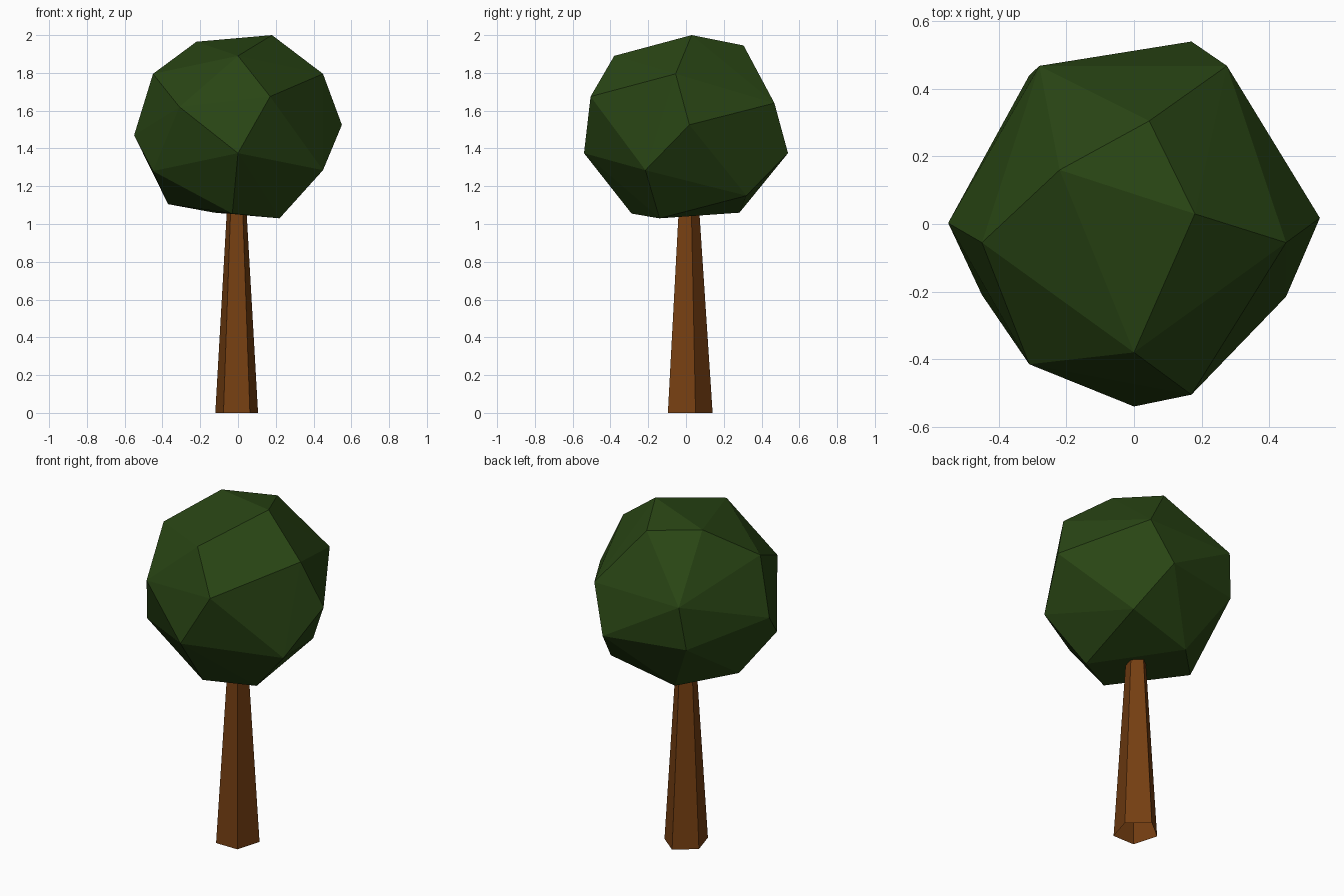
import bpy, bmesh
from math import sin, cos, tau

if "Cube" in bpy.data.objects:
    bpy.data.objects.remove(bpy.data.objects["Cube"])


def add_object(name, bm, color):
    bmesh.ops.recalc_face_normals(bm, faces=bm.faces)
    mesh = bpy.data.meshes.new(name)
    bm.to_mesh(mesh)
    bm.free()
    mat = bpy.data.materials.new(name + "_colour")
    mat.diffuse_color = (*color, 1)
    mat.use_nodes = True
    mat.node_tree.nodes["Principled BSDF"].inputs["Base Color"].default_value = mat.diffuse_color
    mesh.materials.append(mat)
    obj = bpy.data.objects.new(name, mesh)
    bpy.context.collection.objects.link(obj)
    return obj


# Trunk: tapered five-sided tube, open at the ends, running up into the crown
bm = bmesh.new()
SIDES = 5
rings = []
for z, r in ((0, 0.119), (1.2, 0.047)):
    rings.append([bm.verts.new((-0.007 + r * sin(tau * i / SIDES),
                                0.01 + 1.1 * r * cos(tau * i / SIDES), z))
                  for i in range(SIDES)])
low, high = rings
for i in range(SIDES):
    j = (i + 1) % SIDES
    bm.faces.new((low[i], low[j], high[j], high[i]))
add_object("trunk", bm, (0.18, 0.05, 0.006))

# Crown: irregular faceted ball, the hull of its corner points
corners = [
    # top
    (0.18, 0.03, 2.0), (-0.22, 0.16, 1.965), (0.045, 0.305, 1.945),
    (0, -0.38, 1.89), (0.45, -0.055, 1.795), (-0.45, -0.055, 1.795),
    # upper middle
    (0.17, -0.505, 1.675), (-0.31, -0.415, 1.62), (0.275, 0.468, 1.64),
    (-0.28, 0.468, 1.635), (0.55, 0.018, 1.525),
    # lower middle
    (-0.55, 0.003, 1.47), (0, -0.54, 1.375), (0.17, 0.54, 1.375),
    (-0.31, 0.44, 1.38), (0.45, -0.215, 1.285), (-0.45, -0.21, 1.28),
    # underside
    (0.27, 0.32, 1.15), (-0.37, 0.03, 1.105), (-0.125, 0.283, 1.06),
    (-0.03, -0.288, 1.055), (0.22, -0.14, 1.03),
]
bm = bmesh.new()
for p in corners:
    bm.verts.new(p)
bmesh.ops.convex_hull(bm, input=bm.verts)
add_object("crown", bm, (0.022, 0.06, 0.007))
